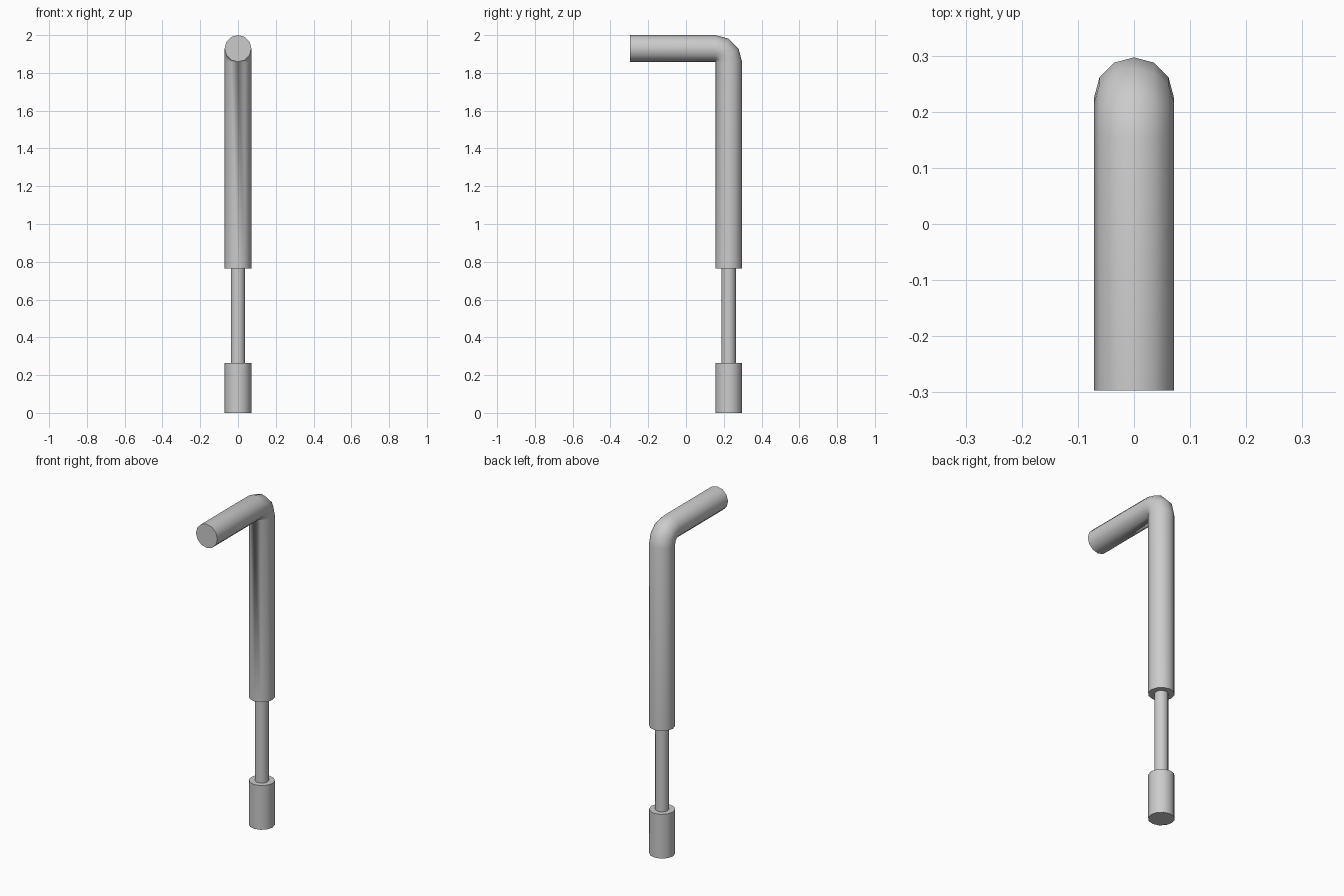
import bpy
import bmesh
from math import sin, cos, pi, radians
from mathutils import Vector

if "Cube" in bpy.data.objects:
    bpy.data.objects.remove(bpy.data.objects["Cube"], do_unlink=True)

SIDES = 12
RADIUS = 0.071          # thick tube and foot
ROD_RADIUS = 0.038
POST_Y = 0.226          # axis of the upright parts
FRONT_Y = -0.297
FOOT_TOP, TUBE_BOTTOM, TOP = 0.265, 0.765, 2.0

grey = bpy.data.materials.new("plain_grey")
grey.use_nodes = True
colour = (0.6, 0.6, 0.6, 1)
grey.diffuse_color = colour
grey.node_tree.nodes["Principled BSDF"].inputs["Base Color"].default_value = colour


def sweep(name, stations, radius):
    """Loft a capped round tube through (y, z, tilt) stations; tilt 0 is upright."""
    bm = bmesh.new()
    rings = []
    for y, z, tilt in stations:
        outward = Vector((0, cos(tilt), sin(tilt)))
        centre = Vector((0, y, z))
        ring = []
        for i in range(SIDES):
            a = 2 * pi * i / SIDES
            offset = Vector((sin(a), 0, 0)) + outward * cos(a)
            ring.append(bm.verts.new(centre + offset * radius))
        rings.append(ring)
    for low, high in zip(rings, rings[1:]):
        for i in range(SIDES):
            j = (i + 1) % SIDES
            bm.faces.new((low[i], low[j], high[j], high[i]))
    bm.faces.new(rings[0])
    bm.faces.new(rings[-1])
    # the inside of a tight bend meets in one point
    bmesh.ops.remove_doubles(bm, verts=bm.verts, dist=0.0001)
    bmesh.ops.recalc_face_normals(bm, faces=bm.faces)
    mesh = bpy.data.meshes.new(name)
    bm.to_mesh(mesh)
    bm.free()
    mesh.materials.append(grey)
    obj = bpy.data.objects.new(name, mesh)
    bpy.context.collection.objects.link(obj)
    bpy.ops.object.select_all(action="DESELECT")
    obj.select_set(True)
    bpy.context.view_layer.objects.active = obj
    bpy.ops.object.shade_smooth_by_angle(angle=radians(40))
    return obj


# Foot and thin rod
sweep("foot", [(POST_Y, 0, 0), (POST_Y, FOOT_TOP, 0)], RADIUS)
sweep("rod", [(POST_Y, FOOT_TOP, 0), (POST_Y, TUBE_BOTTOM, 0)], ROD_RADIUS)

# Bent tube: upright, three-step elbow, forward arm
pivot_y, pivot_z = POST_Y - RADIUS, TOP - 2 * RADIUS
path = [(POST_Y, TUBE_BOTTOM, 0)]
for step in range(4):
    t = radians(30 * step)
    path.append((pivot_y + RADIUS * cos(t), pivot_z + RADIUS * sin(t), t))
path.append((FRONT_Y, TOP - RADIUS, pi / 2))
sweep("bent_tube", path, RADIUS)
